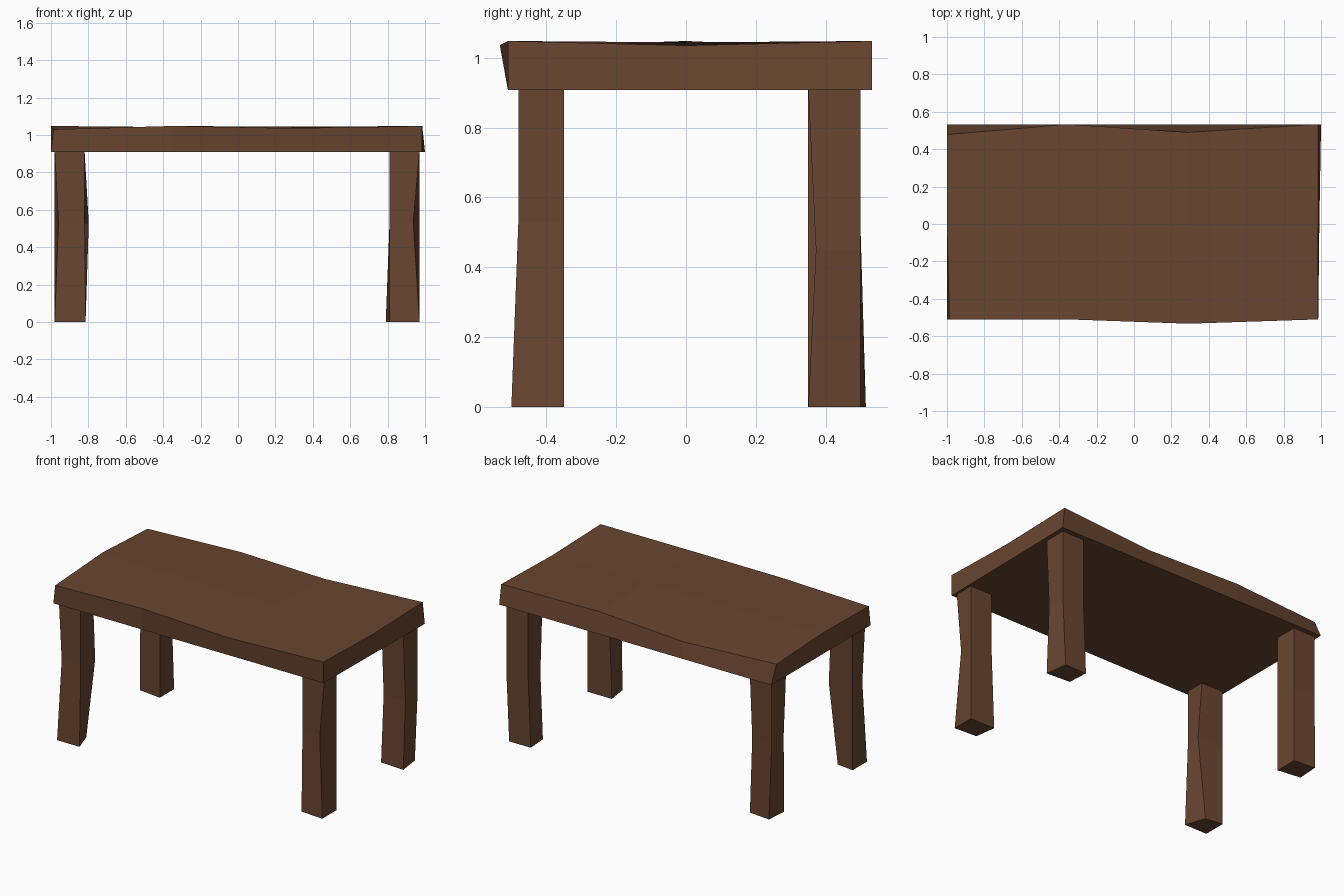
import bpy
import bmesh
from itertools import product

if "Cube" in bpy.data.objects:
    bpy.data.objects.remove(bpy.data.objects["Cube"])

wood = bpy.data.materials.new("brown_wood")
wood.diffuse_color = (0.14, 0.06, 0.03, 1)
wood.use_nodes = True
wood.node_tree.nodes["Principled BSDF"].inputs["Base Color"].default_value = wood.diffuse_color


def carved_box(name, xs, ys, zs, nudges):
    """Box cut at the given grid lines; nudges moves single grid points."""
    grid = (xs, ys, zs)
    bm = bmesh.new()
    verts = {}

    def vert(key):
        if key not in verts:
            move = nudges.get(key, (0, 0, 0))
            verts[key] = bm.verts.new([grid[a][key[a]] + move[a] for a in range(3)])
        return verts[key]

    for axis in range(3):
        b, c = [a for a in range(3) if a != axis]
        for side in (0, len(grid[axis]) - 1):
            for i, j in product(range(len(grid[b]) - 1), range(len(grid[c]) - 1)):
                quad = []
                for di, dj in ((0, 0), (1, 0), (1, 1), (0, 1)):
                    key = [0, 0, 0]
                    key[axis], key[b], key[c] = side, i + di, j + dj
                    quad.append(vert(tuple(key)))
                bm.faces.new(quad)
    bmesh.ops.recalc_face_normals(bm, faces=bm.faces)
    mesh = bpy.data.meshes.new(name)
    bm.to_mesh(mesh)
    bm.free()
    mesh.materials.append(wood)
    obj = bpy.data.objects.new(name, mesh)
    bpy.context.collection.objects.link(obj)


# Tabletop: flat underside, hand-hewn wavy upper rim
carved_box("tabletop", (-1, -0.35, 0.29, 0.985), (-0.51, 0, 0.533), (0.908, 1.048), {
    (0, 0, 1): (0.013, 0, -0.018), (1, 0, 1): (0, 0, 0),
    (2, 0, 1): (0, -0.023, -0.012), (0, 1, 1): (0, 0, 0),
    (1, 1, 1): (0, 0, -0.006), (2, 1, 1): (0, 0, -0.004),
    (3, 1, 1): (0, 0, -0.013), (3, 1, 0): (0.006, 0, 0),
    (0, 2, 1): (0, -0.055, -0.022), (1, 2, 1): (0, 0, -0.025),
    (2, 2, 1): (0, -0.043, -0.014), (3, 2, 0): (0.015, 0, 0),
})

# Legs: square posts with one uneven ring at mid height
carved_box("front_left_leg", (-0.98, -0.82), (-0.48, -0.35), (0, 0.53, 0.908), {
    (0, 0, 0): (0, -0.02, 0), (1, 0, 0): (0.005, -0.02, 0),
    (1, 1, 0): (-0.04, -0.015, 0), (0, 0, 1): (0.02, 0, 0),
    (1, 1, 1): (0.022, -0.01, 0),
})
carved_box("front_right_leg", (0.81, 0.97), (-0.48, -0.35), (0, 0.53, 0.908), {
    (0, 0, 0): (0, -0.01, 0), (1, 0, 0): (0, -0.02, 0),
    (0, 1, 0): (-0.02, 0, 0), (1, 0, 1): (-0.033, 0, 0),
})
carved_box("back_left_leg", (-0.98, -0.82), (0.35, 0.50), (0, 0.5, 0.908), {
    (0, 0, 0): (0, 0.02, 0), (0, 1, 0): (0.01, 0.015, 0),
    (0, 0, 1): (0.01, 0.01, 0), (1, 1, 1): (-0.01, -0.01, 0),
})
carved_box("back_right_leg", (0.81, 0.97), (0.35, 0.50), (0, 0.45, 0.908), {
    (0, 1, 0): (-0.018, 0, 0), (1, 1, 0): (-0.02, 0, 0),
    (0, 0, 0): (-0.01, 0.01, 0), (1, 0, 1): (0, 0.022, 0),
    (0, 0, 1): (0, 0.022, 0),
})
